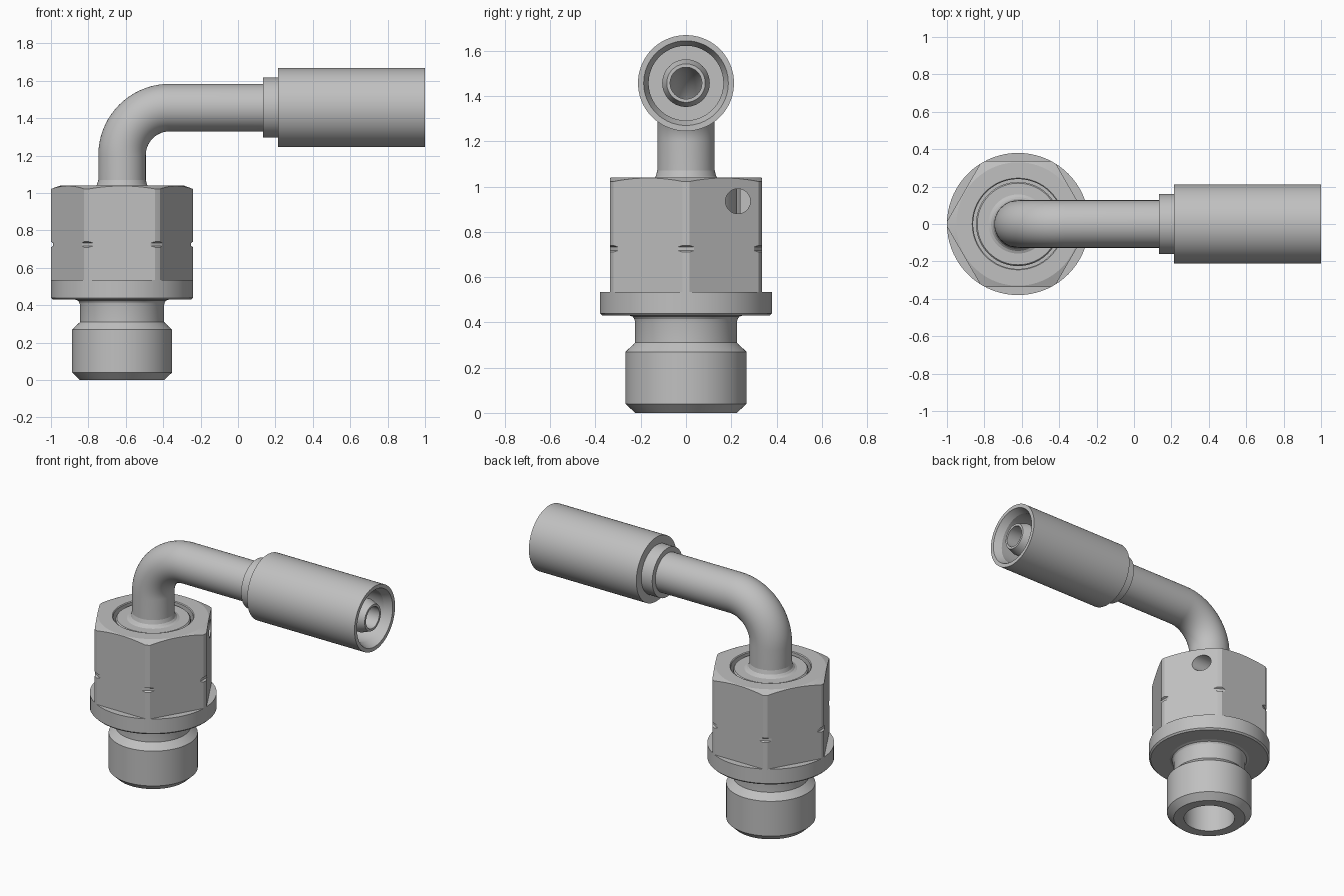
import bpy, bmesh, math
from mathutils import Vector

cube = bpy.data.objects.get("Cube")
if cube:
    bpy.data.objects.remove(cube, do_unlink=True)

AXIS_X = -0.62      # vertical axis of the nut
PIPE_Z = 1.457      # height of the horizontal axis
BEND = 0.255        # centreline radius of the elbow

steel = bpy.data.materials.new("grey_steel")
steel.use_nodes = True
steel.diffuse_color = (0.53, 0.53, 0.53, 1)
bsdf = next(n for n in steel.node_tree.nodes if n.type == 'BSDF_PRINCIPLED')
bsdf.inputs["Base Color"].default_value = steel.diffuse_color
bsdf.inputs["Roughness"].default_value = 0.5


# Stations on the pipe path: centre and turning angle
def upright(z):
    return Vector((AXIS_X, 0, z)), 0.0


def elbow(a):
    return Vector((AXIS_X + BEND * (1 - math.cos(a)), 0,
                   PIPE_Z - BEND + BEND * math.sin(a))), a


def level(x):
    return Vector((x, 0, PIPE_Z)), math.pi / 2


def loft(name, stations, sides=72):
    """Skin circles (radius, station) into a closed hollow solid."""
    bm = bmesh.new()
    rings = []
    for r, (centre, a) in stations:
        n = Vector((math.cos(a), 0, -math.sin(a)))
        ring = []
        for i in range(sides):
            t = math.tau * i / sides
            ring.append(bm.verts.new(centre + r * (math.cos(t) * n + math.sin(t) * Vector((0, 1, 0)))))
        rings.append(ring)
    for k, ring in enumerate(rings):
        after = rings[(k + 1) % len(rings)]
        for i in range(sides):
            j = (i + 1) % sides
            bm.faces.new((ring[i], ring[j], after[j], after[i]))
    bmesh.ops.recalc_face_normals(bm, faces=bm.faces)
    mesh = bpy.data.meshes.new(name)
    bm.to_mesh(mesh)
    bm.free()
    mesh.materials.append(steel)
    obj = bpy.data.objects.new(name, mesh)
    bpy.context.collection.objects.link(obj)
    return obj


def lathe(name, place, profile, sides=72):
    return loft(name, [(r, place(h)) for r, h in profile], sides)


def activate(obj):
    bpy.ops.object.select_all(action='DESELECT')
    obj.select_set(True)
    bpy.context.view_layer.objects.active = obj


def cut(obj, tool, operation):
    activate(obj)
    mod = obj.modifiers.new("cut", 'BOOLEAN')
    mod.object, mod.operation, mod.solver = tool, operation, 'EXACT'
    bpy.ops.object.modifier_apply(modifier=mod.name)
    bpy.data.objects.remove(tool, do_unlink=True)


# Threaded end, neck and flange
body = lathe("threaded_end_and_flange", upright, [
    (0.16, 0), (0.225, 0), (0.267, 0.04), (0.267, 0.27), (0.225, 0.31),
    (0.225, 0.40), (0.228, 0.415), (0.235, 0.425), (0.25, 0.43),
    (0.37, 0.43), (0.38, 0.44), (0.38, 0.535), (0.16, 0.535)])

# Hexagonal nut: turned blank with a corner groove, trimmed by a hexagon
nut = lathe("hex_nut", upright, [
    (0.24, 0.53), (0.38, 0.53), (0.38, 0.71), (0.369, 0.717), (0.369, 0.733),
    (0.38, 0.74), (0.38, 1.022), (0.33, 1.04), (0.245, 1.04), (0.24, 1.035)], 96)
hexagon = lathe("hex_trim", upright, [
    (0.1, 0.45), (0.388, 0.45), (0.388, 1.2), (0.1, 1.2)], 6)
cut(nut, hexagon, 'INTERSECT')

# Round side hole in the nut
bpy.ops.mesh.primitive_cylinder_add(vertices=40, radius=0.055, depth=0.5,
                                    location=(AXIS_X + 0.27, 0.229, 0.935),
                                    rotation=(0, math.pi / 2, 0))
drill = bpy.context.object
drill.data.materials.append(steel)
cut(nut, drill, 'DIFFERENCE')

# Hub inside the nut, with a fillet up to the pipe
hub = lathe("pipe_hub", upright, [
    (0.08, 0.53), (0.225, 0.53), (0.225, 1.02), (0.218, 1.028), (0.158, 1.028),
    (0.144, 1.034), (0.134, 1.045), (0.127, 1.07), (0.08, 1.07)])

# Bent pipe: outer skin forward, bore back
turns = [elbow(math.pi / 2 * i / 18) for i in range(19)]
path = [upright(1.05)] + turns + [level(0.16)]
pipe = loft("bent_pipe", [(0.127, s) for s in path] + [(0.07, s) for s in reversed(path)])

# Collar, crimp sleeve and inner nipple
collar = lathe("collar", level, [(0.07, 0.135), (0.16, 0.135), (0.16, 0.23), (0.07, 0.23)])
sleeve = lathe("crimp_sleeve", level, [
    (0.07, 0.215), (0.212, 0.215), (0.212, 1), (0.187, 1),
    (0.165, 0.95), (0.165, 0.32), (0.07, 0.32)])
nipple = lathe("hose_nipple", level, [
    (0.07, 0.3), (0.105, 0.3), (0.105, 0.93), (0.085, 0.985), (0.07, 0.985)])

for part in (body, nut, hub, pipe, collar, sleeve, nipple):
    activate(part)
    bpy.ops.object.shade_smooth_by_angle(angle=math.radians(18))
